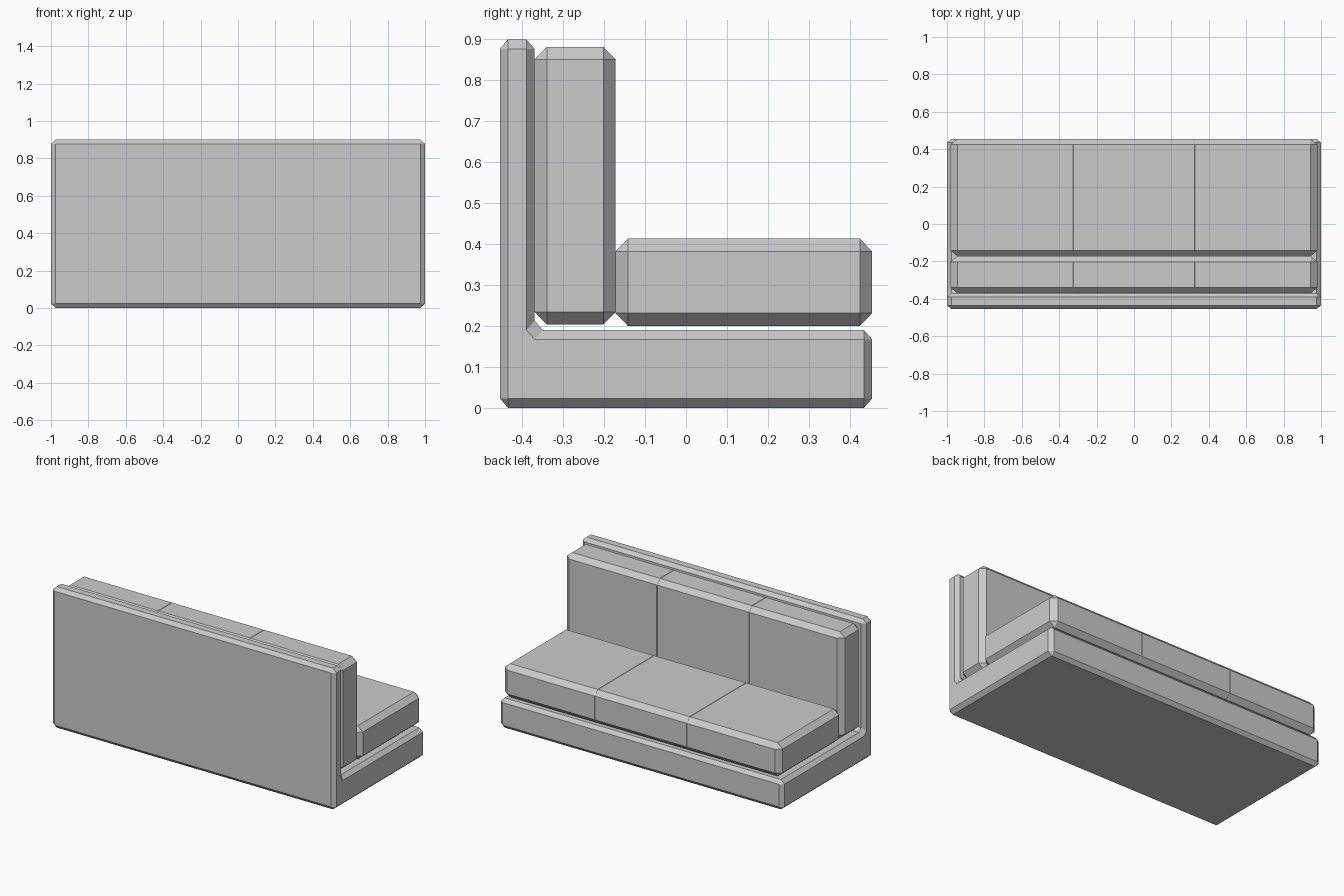
import bpy, bmesh
from itertools import product

if "Cube" in bpy.data.objects:
    bpy.data.objects.remove(bpy.data.objects["Cube"])


def finish(name, bm):
    bmesh.ops.recalc_face_normals(bm, faces=bm.faces)
    mesh = bpy.data.meshes.new(name)
    bm.to_mesh(mesh)
    bm.free()
    bpy.context.collection.objects.link(bpy.data.objects.new(name, mesh))


def chamfered_box(name, x, y, z, b):
    """Box from (min, max) ranges with chamfer sizes b on each axis."""
    bm = bmesh.new()
    spans = (x, y, z)
    for corner in product((0, 1), repeat=3):
        outer = [spans[i][corner[i]] for i in range(3)]
        inner = [outer[i] + (-b[i] if corner[i] else b[i]) for i in range(3)]
        for axis in range(3):
            p = list(inner)
            p[axis] = outer[axis]
            bm.verts.new(p)
    bmesh.ops.convex_hull(bm, input=bm.verts)
    bmesh.ops.dissolve_limit(bm, angle_limit=0.02, verts=bm.verts, edges=bm.edges)
    finish(name, bm)


# L-shaped frame: chamfered side profile, inset at both ends
BY, BZ, BX = 0.02, 0.023, 0.025
Y0, Y1, YB, ZS, ZT = -0.455, 0.455, -0.37, 0.19, 0.9
outer = [(Y0, BZ), (Y0 + BY, 0), (Y1 - BY, 0), (Y1, BZ),
         (Y1, ZS - BZ), (Y1 - BY, ZS), (YB + BY, ZS), (YB, ZS + BZ),
         (YB, ZT - BZ), (YB - BY, ZT), (Y0 + BY, ZT), (Y0, ZT - BZ)]
lo, hi = (Y0 + BY, BZ), (Y1 - BY, BZ)
front_top, back_top = (Y1 - BY, ZS - BZ), (YB - BY, ZT - BZ)
rear_top = (Y0 + BY, ZT - BZ)
inset = [lo, lo, hi, hi, front_top, front_top,
         (YB, ZS - BZ), (YB - BY, ZS), back_top, back_top, rear_top, rear_top]
bm = bmesh.new()
rings = [[bm.verts.new((x, *p)) for p in prof] for x, prof in
         ((-1, inset), (-1 + BX, outer), (1 - BX, outer), (1, inset))]
for a, b in zip(rings, rings[1:]):
    for i in range(12):
        j = (i + 1) % 12
        bm.faces.new((a[i], a[j], b[j], b[i]))
bm.faces.new(rings[0])
bm.faces.new(rings[-1])
bmesh.ops.remove_doubles(bm, verts=bm.verts, dist=1e-4)
finish("sofa_frame", bm)

# Three seat and three back cushions, chamfers meeting at thin seams
CB = (0.035, 0.03, 0.031)
for side, x0, x1 in (("left", -0.98, -0.292), ("middle", -0.358, 0.358),
                     ("right", 0.292, 0.98)):
    chamfered_box("seat_cushion_" + side, (x0, x1), (-0.172, 0.455), (0.2, 0.413), CB)
    chamfered_box("back_cushion_" + side, (x0, x1), (-0.37, -0.172), (0.203, 0.882), CB)
